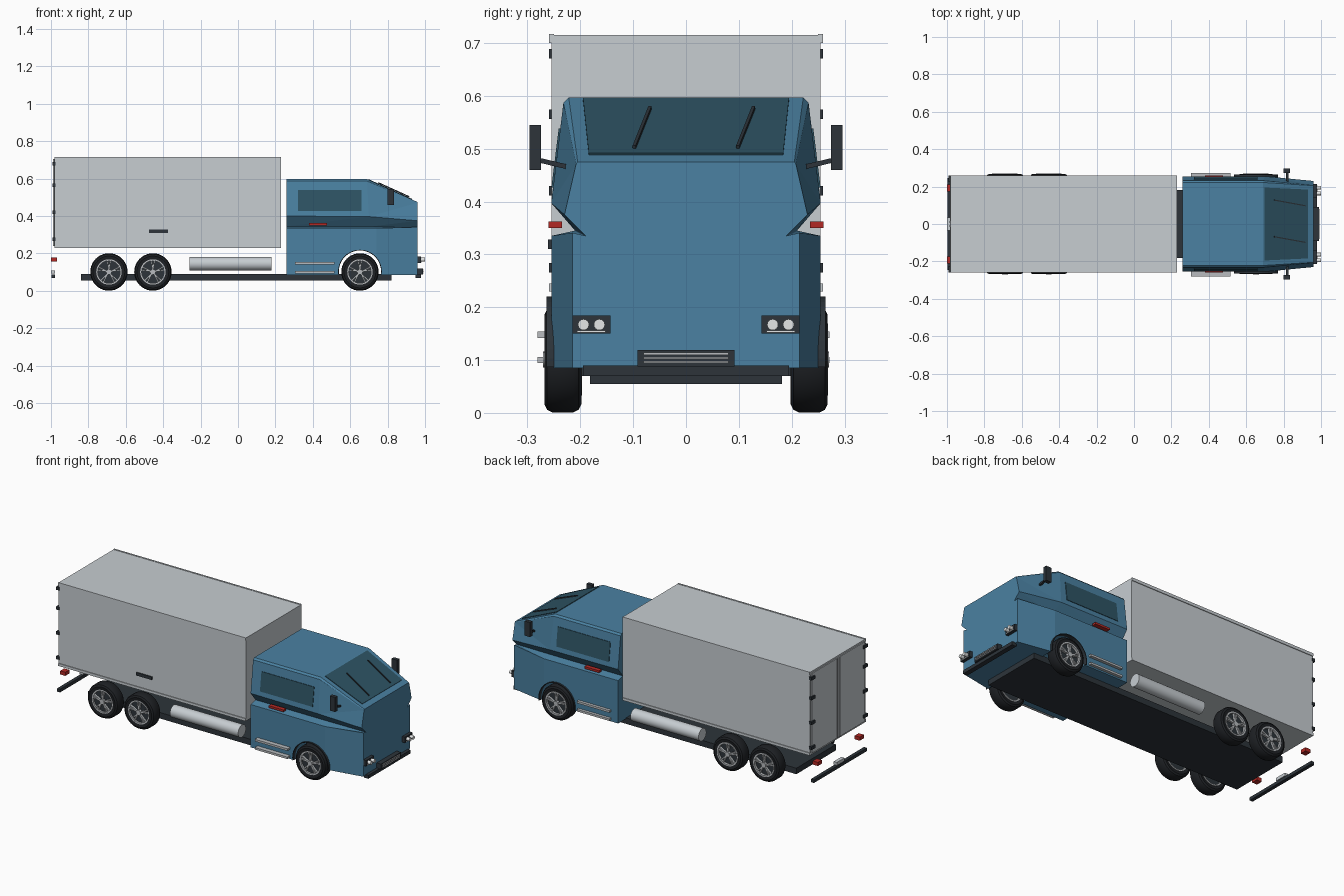
import bpy, bmesh, math
from mathutils import Vector

if "Cube" in bpy.data.objects:
    bpy.data.objects.remove(bpy.data.objects["Cube"])


def material(name, rgb):
    m = bpy.data.materials.new(name)
    m.diffuse_color = (*rgb, 1)
    m.use_nodes = True
    m.node_tree.nodes["Principled BSDF"].inputs["Base Color"].default_value = m.diffuse_color
    return m


BLUE = material("cab blue", (0.069, 0.22, 0.36))
GREY = material("cargo grey", (0.57, 0.61, 0.64))
DARK = material("dark trim", (0.026, 0.034, 0.042))
RUBBER = material("tyre rubber", (0.013, 0.015, 0.018))
GLASS = material("tinted glass", (0.027, 0.088, 0.128))
RED = material("red", (0.45, 0.022, 0.018))
METAL = material("bright metal", (0.48, 0.50, 0.52))
LAMP = material("lamp white", (0.78, 0.80, 0.80))


def finish(name, bm, mat, smooth=False):
    bmesh.ops.recalc_face_normals(bm, faces=bm.faces[:])
    me = bpy.data.meshes.new(name)
    bm.to_mesh(me)
    bm.free()
    me.materials.append(mat)
    ob = bpy.data.objects.new(name, me)
    bpy.context.collection.objects.link(ob)
    if smooth:
        bpy.ops.object.select_all(action='DESELECT')
        ob.select_set(True)
        bpy.context.view_layer.objects.active = ob
        bpy.ops.object.shade_smooth_by_angle(angle=math.radians(35))
    return ob


def box(name, x, y, z, mat):
    """Box from (min, max) pairs."""
    bm = bmesh.new()
    bmesh.ops.create_cube(bm, size=1)
    for v in bm.verts:
        v.co = [lo + (c + 0.5) * (hi - lo) for c, (lo, hi) in zip(v.co, (x, y, z))]
    return finish(name, bm, mat)


def bar(name, a, b, width, depth, mat):
    """Rectangular bar running between two points."""
    a, b = Vector(a), Vector(b)
    bm = bmesh.new()
    bmesh.ops.create_cube(bm, size=1)
    rot = (b - a).to_track_quat('X', 'Z')
    for v in bm.verts:
        v.co = (a + b) / 2 + rot @ Vector((v.co.x * (b - a).length, v.co.y * width, v.co.z * depth))
    return finish(name, bm, mat)


def plate(name, pts, offset, mat):
    """Thin plate: a polygon thickened along an offset."""
    bm = bmesh.new()
    f = bm.faces.new([bm.verts.new(Vector(p) - Vector(offset)) for p in pts])
    top = bmesh.ops.extrude_face_region(bm, geom=[f])["geom"]
    for v in top:
        if isinstance(v, bmesh.types.BMVert):
            v.co += 2 * Vector(offset)
    return finish(name, bm, mat)


def lathe(name, centre, axis, profile, mat, n=32):
    """Closed (radius, offset) profile turned around the 'x' or 'y' axis."""
    bm = bmesh.new()
    rings = []
    for i in range(n):
        a = 2 * math.pi * i / n
        c, s = math.cos(a), math.sin(a)
        rings.append([bm.verts.new(Vector(centre) + (Vector((r * c, o, r * s)) if axis == 'y'
                                                     else Vector((o, r * c, r * s))))
                      for r, o in profile])
    k = len(profile)
    for i in range(n):
        p, q = rings[i], rings[(i + 1) % n]
        for j in range(k):
            bm.faces.new((p[j], p[(j + 1) % k], q[(j + 1) % k], q[j]))
    bmesh.ops.remove_doubles(bm, verts=bm.verts[:], dist=1e-5)
    return finish(name, bm, mat, True)


def cylinder(name, centre, axis, r, half, mat, n=32):
    return lathe(name, centre, axis, [(0, -half), (r, -half), (r, half), (0, half)], mat, n)


# Cab shell: one half profile at three stations along the length
rear = [(.26, .255, .085), (.26, .255, .335), (.26, .21, .345),
        (.26, .255, .40), (.26, .232, .587), (.26, .222, .597)]
middle = [(.74, .255, .085), (.74, .255, .335), (.72, .21, .345),
          (.70, .255, .397), (.69, .232, .587), (.69, .222, .597)]
nose = [(.96, .215, .085), (.96, .215, .341), (.96, .19, .335),
        (.96, .23, .375), (.96, .208, .471), (.96, .205, .475)]
bm = bmesh.new()
loops = []
for half in (rear, middle, nose):
    pts = half + [(x, -y, z) for x, y, z in reversed(half)]
    loops.append([bm.verts.new(p) for p in pts])
for a, b in zip(loops, loops[1:]):
    for i in range(12):
        j = (i + 1) % 12
        bm.faces.new((a[i], a[j], b[j], b[i]))
bm.faces.new(loops[0])
bm.faces.new(loops[-1])
bmesh.ops.recalc_face_normals(bm, faces=bm.faces[:])
bmesh.ops.triangulate(bm, faces=bm.faces[:], quad_method='SHORT_EDGE')
cab = finish("cab", bm, BLUE)

# Wheel arch opening
cutter = cylinder("arch_cutter", (.652, 0, .103), 'y', .114, .4, BLUE, 48)
cutter.hide_render = True
mod = cab.modifiers.new("arch", 'BOOLEAN')
mod.operation, mod.solver, mod.object = 'DIFFERENCE', 'EXACT', cutter
bpy.ops.object.select_all(action='DESELECT')
cab.select_set(True)
bpy.context.view_layer.objects.active = cab
bpy.ops.object.modifier_apply(modifier="arch")
bpy.data.objects.remove(cutter)

# Windscreen and wipers
slope = lambda x: .597 - (x - .69) * .452
plate("windscreen", [(.697, -.195, slope(.697)), (.697, .195, slope(.697)),
                     (.93, .184, slope(.93)), (.93, -.184, slope(.93))], (.0015, 0, .003), GLASS)
for y in (-.098, .098):
    bar("wiper", (.915, y, slope(.915) + .008), (.75, y + .03, slope(.75) + .008), .006, .006, DARK)

# Chassis and cargo box
box("chassis", (-.84, .82), (-.182, .182), (.055, .09), DARK)
box("cargo_box", (-.98, .23), (-.255, .255), (.23, .715), GREY)
box("box_handle", (-.475, -.375), (-.261, -.253), (.31, .328), DARK)
for s in (-1, 1):
    for z in ((.23, .245), (.70, .717)):
        box("box_rail", (-.98, .23), sorted((s * .25, s * .259)), z, GREY)
    # Rear doors with hinges
    box("rear_door", (-.985, -.97), sorted((s * .003, s * .245)), (.24, .705), GREY)
    box("door_lock_rod", (-.988, -.98), sorted((s * .008, s * .013)), (.24, .705), METAL)
    for z in (.275, .42, .565, .68):
        box("door_hinge", (-.993, -.975), sorted((s * .225, s * .259)), (z - .009, z + .009), DARK)
    # Tail lights
    box("tail_light", (-1, -.967), sorted((s * .175, s * .212)), (.157, .178), RED)
box("rear_bumper", (-.998, -.978), (-.245, .245), (.07, .088), DARK)
box("number_plate", (-.999, -.978), (-.035, .035), (.092, .11), GREY)

# Front bumper and grille
box("front_bumper", (.95, .978), (-.195, .195), (.07, .09), DARK)
box("grille", (.95, .988), (-.092, .092), (.088, .119), DARK)
for z in (.096, .104, .112):
    box("grille_slat", (.98, .991), (-.08, .08), (z - .002, z + .002), METAL)

for s in (-1, 1):
    def side(a, b):
        return sorted((s * a, s * b))

    # Side window on the leaning upper wall
    wall = lambda z: s * (.255 - (z - .40) * .123)
    plate("side_window", [(.32, wall(.427), .427), (.66, wall(.427), .427),
                          (.66, wall(.538), .538), (.32, wall(.538), .538)], (0, s * .003, 0), GLASS)
    box("door_handle", (.38, .475), side(.235, .26), (.35, .362), RED)
    # Steps
    out = .281 if s < 0 else .272
    for z in (.10, .148):
        box("step", (.305, .515), side(.25, out), (z - .006, z + .006), METAL)
    # Mirrors
    box("mirror", (.80, .835), side(.274, .296), (.46, .545), DARK)
    bar("mirror_arm", (.82, s * .222, .465), (.82, s * .277, .478), .012, .009, DARK)
    # Headlights
    box("headlight_frame", (.95, .978), side(.143, .215), (.15, .184), DARK)
    box("headlight_strip", (.97, .981), side(.152, .206), (.1525, .156), LAMP)
    for y in (.164, .194):
        cylinder("headlight", (.985, s * y, .167), 'x', .0105, .014, LAMP, 16)
    # Fuel tank
    cylinder("fuel_tank", (-.04, s * .22, .145), 'x', .036, .22, GREY, 32)
    # Arch lip
    bm = bmesh.new()
    rings = []
    for i in range(25):
        a = math.radians(-8 + 196 * i / 24)
        rings.append([bm.verts.new((.652 + r * math.cos(a), s * y, .103 + r * math.sin(a)))
                      for r, y in ((.113, .24), (.117, .24), (.117, .264), (.113, .264))])
    for p, q in zip(rings, rings[1:]):
        for j in range(4):
            bm.faces.new((p[j], p[(j + 1) % 4], q[(j + 1) % 4], q[j]))
    bm.faces.new(rings[0])
    bm.faces.new(rings[-1])
    finish("arch_lip", bm, DARK)
    # Wheels
    for x in (-.69, -.455, .652):
        c = Vector((x, s * .233, .101))
        lathe("tyre", c, 'y', [(.066, -.032), (.085, -.035), (.095, -.03), (.1, -.02), (.1, .02),
                               (.095, .03), (.085, .035), (.066, .032)], RUBBER, 40)
        lathe("rim_ring", c, 'y', [(.060, -.033), (.068, -.033), (.068, .036), (.060, .036)], METAL, 40)
        cylinder("wheel_disc", c, 'y', .061, .022, DARK, 32)
        cylinder("hub", c + Vector((0, s * .026, 0)), 'y', .015, .012, METAL, 16)
        for i in range(5):
            for d in (-.14, .14):
                a = math.pi / 2 + i * 2 * math.pi / 5
                p = c + Vector((.012 * math.cos(a), s * .029, .012 * math.sin(a)))
                q = c + Vector((.062 * math.cos(a + d), s * .029, .062 * math.sin(a + d)))
                bar("spoke", p, q, .012, .007, METAL)
